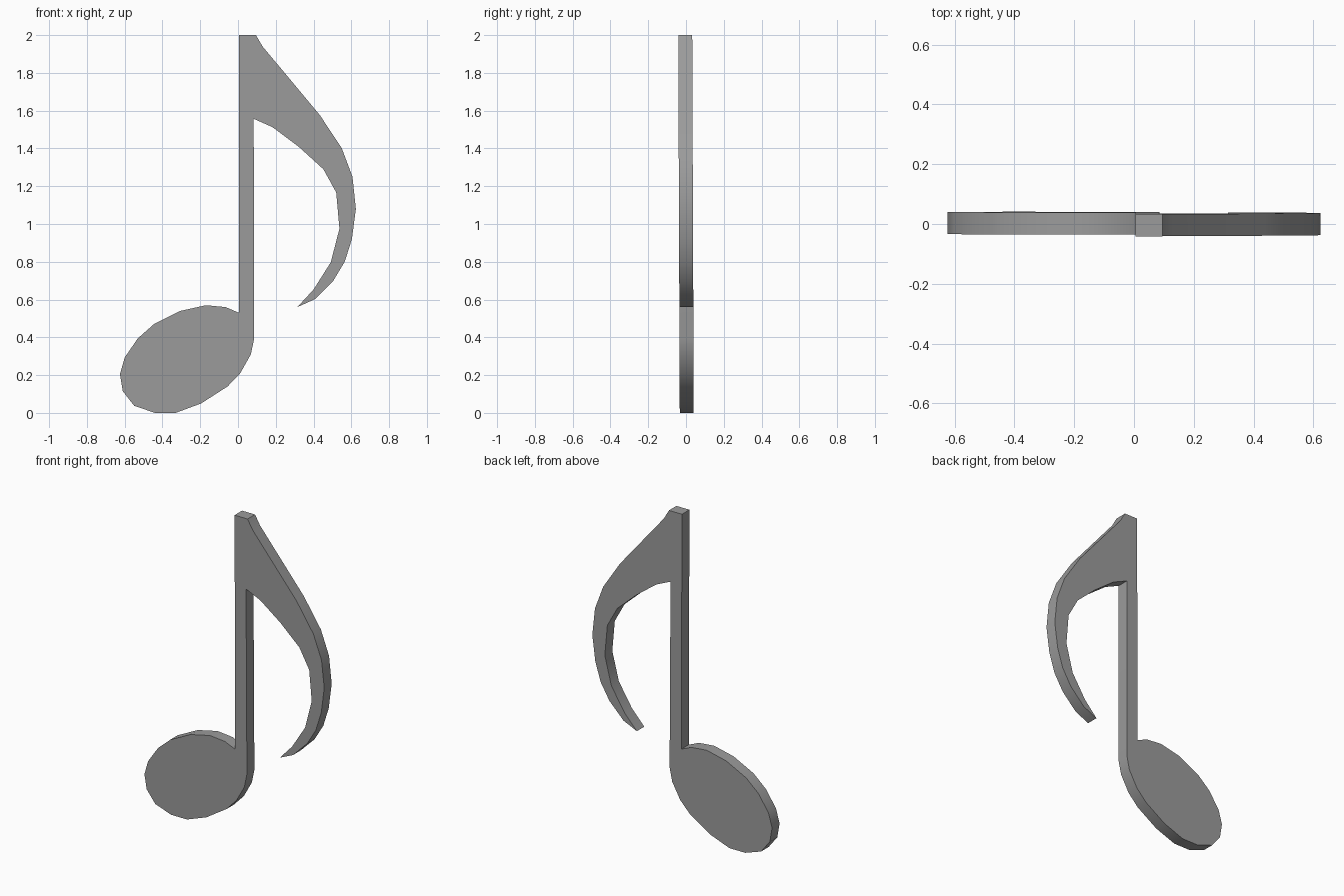
import bpy, bmesh, math

if "Cube" in bpy.data.objects:
    bpy.data.objects.remove(bpy.data.objects["Cube"])

THICK = 0.074

# Outline in the front plane (x, z), clockwise from the top of the stem
stem_top = [(0.005, 2.0), (0.095, 2.0)]
flag_outer = [(0.13, 1.94), (0.433, 1.577), (0.55, 1.40), (0.606, 1.25), (0.624, 1.08),
              (0.603, 0.92), (0.565, 0.80), (0.505, 0.70), (0.407, 0.602), (0.314, 0.56)]
flag_inner = [(0.40, 0.653), (0.491, 0.797), (0.537, 0.975), (0.52, 1.167),
              (0.452, 1.29), (0.32, 1.41), (0.182, 1.513), (0.083, 1.557)]
note_head = [(0.086, 0.395), (0.068, 0.31), (0.012, 0.21), (-0.055, 0.14), (-0.195, 0.05),
             (-0.33, 0.0), (-0.44, 0.0), (-0.55, 0.038), (-0.61, 0.115), (-0.625, 0.205),
             (-0.60, 0.293), (-0.53, 0.395), (-0.445, 0.47), (-0.305, 0.54), (-0.17, 0.57),
             (-0.065, 0.56), (0.005, 0.53)]
outline = stem_top + flag_outer + flag_inner + note_head


def lean(z):
    """The note leans very slightly towards the front at its top."""
    return 0.004 * (1 - z)


# Musical note: one flat plate, extruded from the outline
bm = bmesh.new()
face = bm.faces.new([bm.verts.new((x, lean(z) - THICK / 2, z)) for x, z in outline])
ext = bmesh.ops.extrude_face_region(bm, geom=[face], use_keep_orig=True)
bmesh.ops.translate(bm, vec=(0, THICK, 0),
                    verts=[g for g in ext["geom"] if isinstance(g, bmesh.types.BMVert)])
bmesh.ops.recalc_face_normals(bm, faces=bm.faces)
mesh = bpy.data.meshes.new("musical_note")
bm.to_mesh(mesh)
bm.free()
note = bpy.data.objects.new("musical_note", mesh)
bpy.context.collection.objects.link(note)

# Dark grey colour
dark = bpy.data.materials.new("dark_grey")
dark.diffuse_color = (0.33, 0.33, 0.33, 1)
dark.use_nodes = True
dark.node_tree.nodes["Principled BSDF"].inputs["Base Color"].default_value = dark.diffuse_color
mesh.materials.append(dark)

# Smooth rim, sharp corners
bpy.context.view_layer.objects.active = note
note.select_set(True)
bpy.ops.object.shade_smooth_by_angle(angle=math.radians(30))
